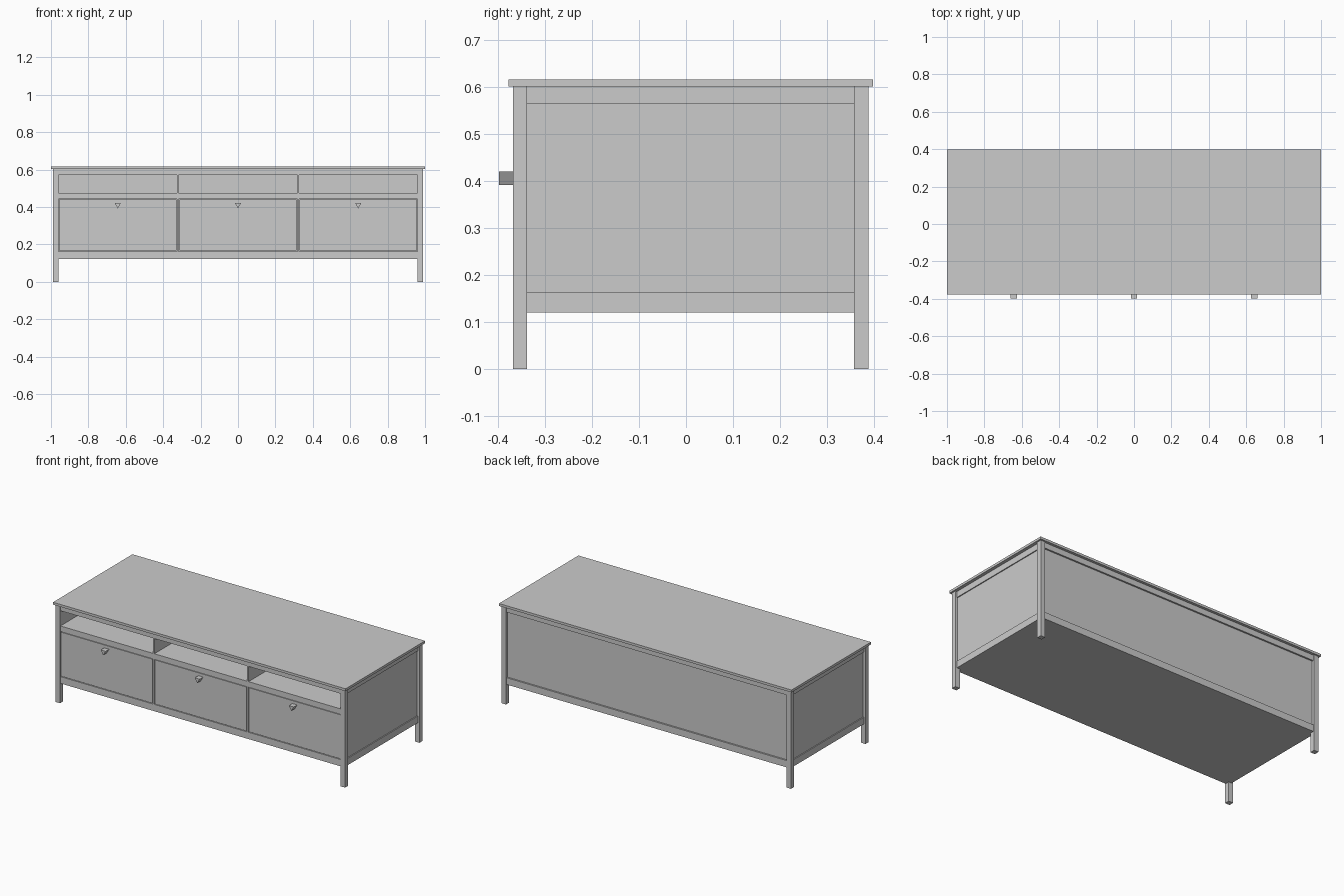
import bpy, math

if "Cube" in bpy.data.objects:
    bpy.data.objects.remove(bpy.data.objects["Cube"])

def box(name, x, y, z):
    """Axis-aligned box from (min, max) ranges."""
    bpy.ops.mesh.primitive_cube_add(
        size=1, location=[(a + b) / 2 for a, b in (x, y, z)])
    o = bpy.context.object
    o.name = name
    o.scale = [b - a for a, b in (x, y, z)]
    bpy.ops.object.transform_apply(location=False, rotation=False, scale=True)
    return o

LEG_IN, LEG_OUT = 0.959, 0.99
FRONT, BACK = -0.368, 0.388
FRONT_IN, BACK_IN = -0.338, 0.357
TOP = 0.602

# Table top
box("table_top", (-1, 1), (-0.378, 0.398), (TOP, 0.617))

# Legs and side frames
for s, side in ((-1, "left"), (1, "right")):
    def xr(a, b):
        return tuple(sorted((s * a, s * b)))
    box(side + "_front_leg", xr(LEG_IN, LEG_OUT), (FRONT, FRONT_IN), (0, TOP))
    box(side + "_back_leg", xr(LEG_IN, LEG_OUT), (BACK_IN, BACK), (0, TOP))
    box(side + "_panel", xr(LEG_IN, 0.974), (FRONT_IN, BACK_IN), (0.163, TOP))
    box(side + "_top_rail", xr(LEG_IN, 0.98), (FRONT_IN, BACK_IN), (0.565, TOP))
    box(side + "_bottom_rail", xr(LEG_IN, 0.98), (FRONT_IN, BACK_IN), (0.121, 0.163))

# Base slab, back panel and rails
W = (-LEG_IN, LEG_IN)
box("base", W, (-0.364, 0.382), (0.121, 0.163))
box("back_panel", W, (0.36, 0.372), (0.163, TOP))
box("back_top_rail", W, (0.36, 0.382), (0.568, TOP))
box("front_top_rail", W, (-0.364, FRONT_IN), (0.57, TOP))
box("shelf", W, (-0.364, 0.36), (0.442, 0.476))

# Dividers between the three bays
for x in (-0.322, 0.322):
    box("divider", (x - 0.005, x + 0.005), (-0.364, 0.36), (0.163, TOP))

# Drop fronts with triangular knobs
for x0, x1, kx in ((-0.956, -0.330, -0.643), (-0.314, 0.314, 0), (0.330, 0.956, 0.643)):
    box("drawer_front", (x0, x1), (-0.364, -0.344), (0.167, 0.439))
    bpy.ops.mesh.primitive_cylinder_add(
        vertices=3, radius=0.019, depth=0.034,
        location=(kx, -0.381, 0.4115), rotation=(math.pi / 2, 0, 0))
    knob = bpy.context.object
    knob.name = "knob"
    # point the triangle downward
    if min((knob.matrix_basis @ v.co).z for v in knob.data.vertices) > 0.395:
        knob.rotation_euler = (-math.pi / 2, 0, 0)
